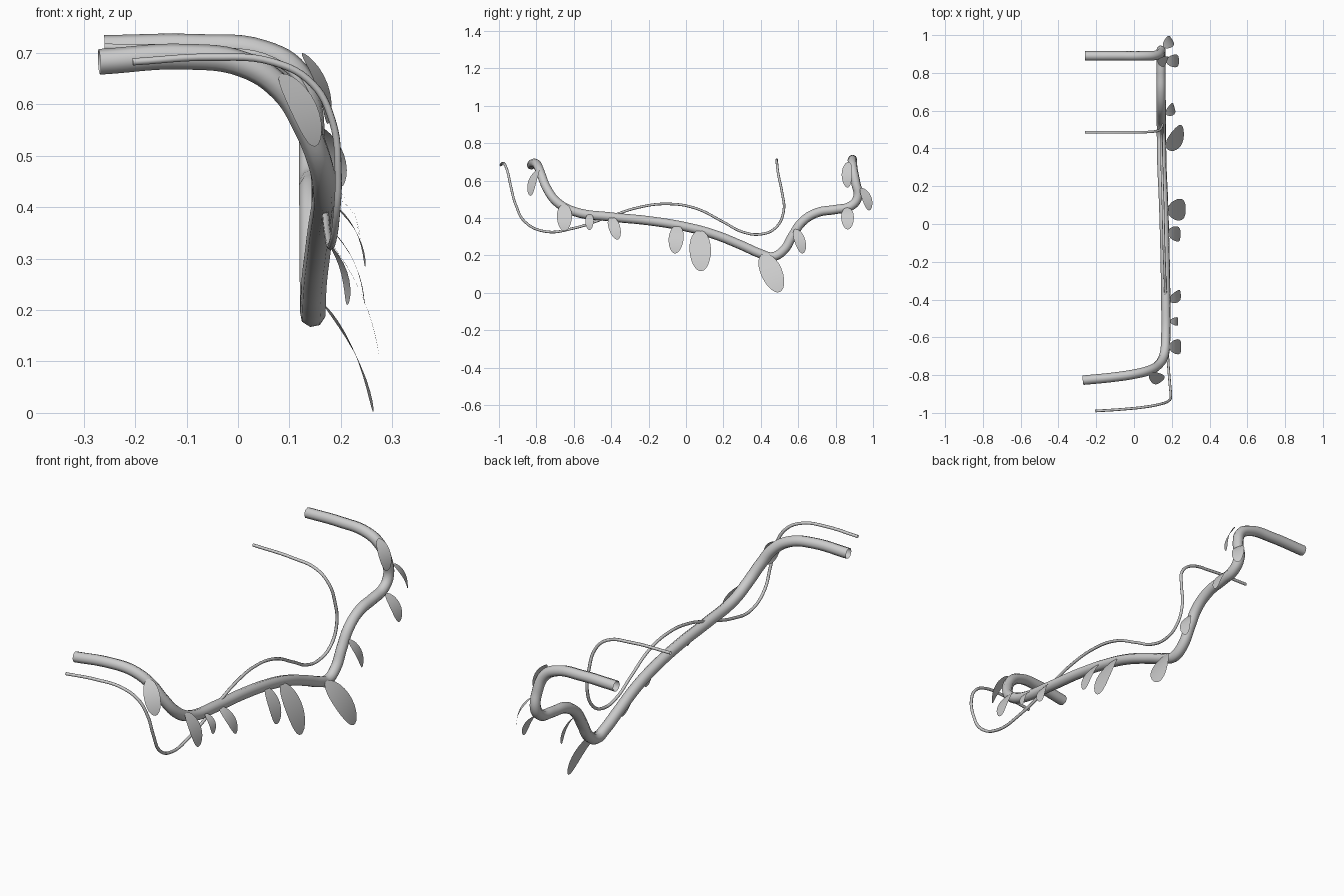
import bpy, math
from mathutils import Vector


def vine(name, points, radius):
    # Open round tube swept along a smooth path, converted to mesh
    cu = bpy.data.curves.new(name, 'CURVE')
    cu.dimensions = '3D'
    cu.bevel_depth = radius
    cu.bevel_resolution = 2
    cu.resolution_u = 6
    sp = cu.splines.new('BEZIER')
    sp.bezier_points.add(len(points) - 1)
    for bp, p in zip(sp.bezier_points, points):
        bp.co = p
        bp.handle_left_type = bp.handle_right_type = 'AUTO'
    ob = bpy.data.objects.new(name, cu)
    bpy.context.collection.objects.link(ob)
    bpy.ops.object.select_all(action='DESELECT')
    ob.select_set(True)
    bpy.context.view_layer.objects.active = ob
    bpy.ops.object.convert(target='MESH')
    bpy.ops.object.shade_smooth()


def leaf(name, top, tip, width, yaw=0, bow=0.016):
    # Thin oval blade hanging from top to tip, bowed outwards
    top, tip = Vector(top), Vector(tip)
    spine = tip - top
    side = Vector((-math.sin(yaw), math.cos(yaw), 0))
    side = (side - spine * side.dot(spine) / spine.length_squared).normalized()
    out = side.cross(spine).normalized()
    if out.dot(Vector((math.cos(yaw), math.sin(yaw), 0))) < 0:
        out.negate()
    rows, cols = 12, 4
    verts, faces = [top], []
    for i in range(1, rows):
        a = math.pi * i / rows
        t = (1 - math.cos(a)) / 2
        c = top + spine * t + out * bow * math.sin(a) ** 2
        for j in range(cols + 1):
            verts.append(c + side * width * math.sin(a) * (j / cols - 0.5))
    verts.append(tip)
    n = cols + 1
    last = len(verts) - 1
    for j in range(cols):
        faces.append((0, 1 + j, 2 + j))
        for i in range(rows - 2):
            b = 1 + i * n + j
            faces.append((b, b + n, b + n + 1, b + 1))
        b = 1 + (rows - 2) * n + j
        faces.append((b, last, b + 1))
    me = bpy.data.meshes.new(name)
    me.from_pydata(verts, [], faces)
    me.shade_smooth()
    bpy.context.collection.objects.link(bpy.data.objects.new(name, me))


# Thick hanging vine
vine("main_vine", [
    (-0.27, -0.827, 0.683), (-0.1, -0.81, 0.693), (0.01, -0.793, 0.678),
    (0.085, -0.773, 0.63), (0.13, -0.745, 0.56), (0.16, -0.69, 0.485),
    (0.168, -0.6, 0.435), (0.168, -0.4, 0.405), (0.165, -0.2, 0.385),
    (0.16, 0, 0.352), (0.155, 0.15, 0.312), (0.148, 0.3, 0.252),
    (0.146, 0.4, 0.208), (0.145, 0.46, 0.192), (0.145, 0.52, 0.225),
    (0.144, 0.57, 0.305), (0.144, 0.62, 0.378), (0.143, 0.7, 0.428),
    (0.143, 0.8, 0.445), (0.143, 0.88, 0.463), (0.143, 0.918, 0.51),
    (0.14, 0.907, 0.59), (0.115, 0.893, 0.66), (0.05, 0.89, 0.7),
    (-0.08, 0.89, 0.712), (-0.26, 0.89, 0.71)], 0.025)

# Slender vine weaving around it
vine("thin_vine", [
    (-0.205, -0.99, 0.683), (-0.05, -0.98, 0.692), (0.07, -0.967, 0.682),
    (0.145, -0.952, 0.64), (0.183, -0.937, 0.57), (0.195, -0.91, 0.47),
    (0.191, -0.86, 0.378), (0.182, -0.75, 0.327), (0.175, -0.6, 0.345),
    (0.168, -0.4, 0.41), (0.163, -0.25, 0.457), (0.158, -0.1, 0.475),
    (0.155, 0.05, 0.452), (0.151, 0.2, 0.378), (0.148, 0.3, 0.326),
    (0.146, 0.4, 0.313), (0.148, 0.48, 0.348), (0.15, 0.522, 0.435),
    (0.147, 0.513, 0.54), (0.128, 0.494, 0.63), (0.07, 0.487, 0.685),
    (-0.05, 0.485, 0.706), (-0.26, 0.485, 0.712)], 0.007)

# Leaves: top, tip, width, yaw
leaves = [
    ((0.085, -0.79, 0.66), (0.15, -0.83, 0.518), 0.07, -0.9),
    ((0.185, -0.65, 0.475), (0.25, -0.65, 0.33), 0.08, 0),
    ((0.19, -0.515, 0.42), (0.233, -0.517, 0.335), 0.045, 0),
    ((0.185, -0.402, 0.405), (0.247, -0.365, 0.284), 0.062, 0),
    ((0.178, -0.045, 0.36), (0.246, -0.06, 0.21), 0.08, 0),
    ((0.177, 0.072, 0.335), (0.274, 0.08, 0.115), 0.115, 0),
    ((0.168, 0.412, 0.208), (0.262, 0.5, 0.003), 0.115, 0),
    ((0.167, 0.585, 0.34), (0.212, 0.625, 0.21), 0.06, 0.2),
    ((0.17, 0.862, 0.455), (0.238, 0.865, 0.338), 0.068, 0),
    ((0.155, 0.938, 0.56), (0.2, 0.98, 0.44), 0.06, 0.5),
    ((0.125, 0.867, 0.7), (0.175, 0.865, 0.562), 0.06, -0.4),
]
for i, (top, tip, w, yaw) in enumerate(leaves):
    leaf(f"leaf_{i + 1}", top, tip, w, yaw)
